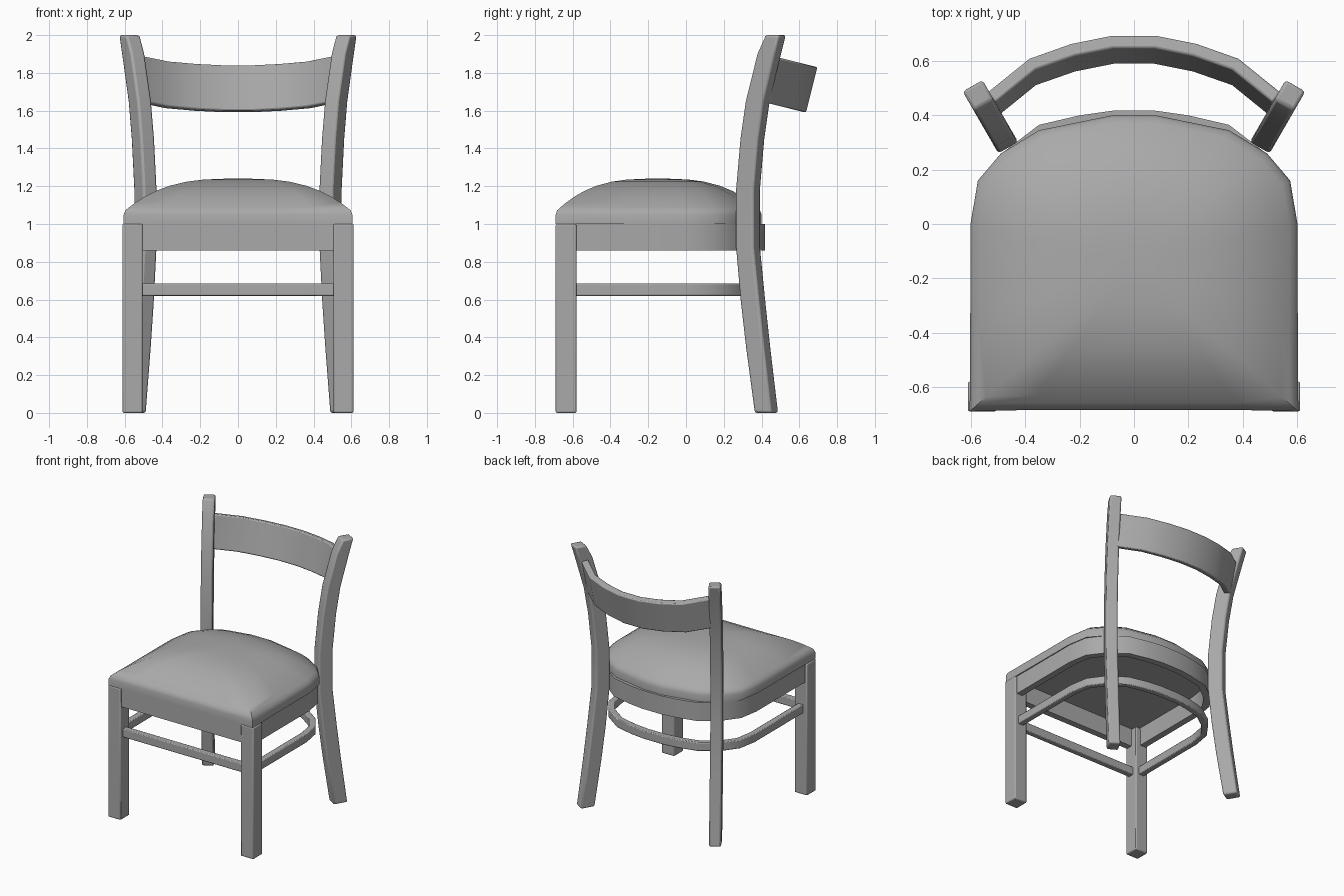
import bpy, bmesh, math
from mathutils import Vector

if "Cube" in bpy.data.objects:
    bpy.data.objects.remove(bpy.data.objects["Cube"])

grey = bpy.data.materials.new("plain_grey")
grey.use_nodes = True
colour = (0.4, 0.4, 0.4, 1)
grey.diffuse_color = colour
grey.node_tree.nodes["Principled BSDF"].inputs["Base Color"].default_value = colour


def finish(name, bm, bevel=0.0, angle=35):
    bmesh.ops.recalc_face_normals(bm, faces=bm.faces)
    mesh = bpy.data.meshes.new(name)
    bm.to_mesh(mesh)
    bm.free()
    mesh.materials.append(grey)
    ob = bpy.data.objects.new(name, mesh)
    bpy.context.collection.objects.link(ob)
    if bevel:
        mod = ob.modifiers.new("soft_edges", "BEVEL")
        mod.width, mod.segments = bevel, 2
        mod.limit_method, mod.angle_limit = "ANGLE", math.radians(40)
    bpy.ops.object.select_all(action="DESELECT")
    ob.select_set(True)
    bpy.context.view_layer.objects.active = ob
    bpy.ops.object.shade_smooth_by_angle(angle=math.radians(angle))
    return ob


def loft(name, rings, bevel=0.0, angle=35):
    """Skin a list of equal closed rings and cap both ends."""
    bm = bmesh.new()
    rows = [[bm.verts.new(p) for p in ring] for ring in rings]
    n = len(rows[0])
    for a, b in zip(rows, rows[1:]):
        for i in range(n):
            j = (i + 1) % n
            bm.faces.new((a[i], a[j], b[j], b[i]))
    bm.faces.new(rows[0])
    bm.faces.new(rows[-1])
    return finish(name, bm, bevel, angle)


def box(name, x0, x1, y0, y1, z0, z1, bevel=0.0):
    return loft(name, [[(x0, y0, z), (x1, y0, z), (x1, y1, z), (x0, y1, z)]
                       for z in (z0, z1)], bevel)


def mirrored(half):
    """Complete a right-to-left path from its +x half."""
    return half + [(-x, y) for x, y in reversed(half)]


def ribbon(name, path, thick, z0, z1, lean=0.0, bevel=0.0):
    """Upright band along a path, thickened inward and optionally leaning back."""
    pts = [Vector(p) for p in path]
    rings = []
    for i, p in enumerate(pts):
        t = pts[min(i + 1, len(pts) - 1)] - pts[max(i - 1, 0)]
        q = p + Vector((-t.y, t.x)).normalized() * thick
        ring = []
        for v, z in ((p, z0), (p, z1), (q, z1), (q, z0)):
            y = v.y - lean * (z1 - z)
            ring.append((v.x, y, z - lean * (v.y - pts[len(pts) // 2].y)))
        rings.append(ring)
    return loft(name, rings, bevel)


# Front legs
for side, s in (("left", 1), ("right", -1)):
    box(f"front_leg_{side}", *sorted((s * 0.505, s * 0.612)), -0.69, -0.58, 0, 1.0, 0.008)

# Rear legs continue upward as the back posts, turned to face the centre
outward, across = Vector((0.5, 0.866, 0)), Vector((0.866, -0.5, 0))
stations = [(0, 0.113, 0.052), (0.35, 0.062, 0.055), (0.6, 0.03, 0.056), (0.88, 0, 0.054),
            (1.18, 0, 0.054), (1.45, 0.027, 0.054), (1.65, 0.06, 0.054),
            (1.9, 0.13, 0.053), (2.0, 0.17, 0.042)]
for side, s in (("left", 1), ("right", -1)):
    rings = []
    for z, shift, half in stations:
        mid = Vector((0.49, 0.328, z)) + outward * shift
        ring = [mid + outward * half * a + across * 0.042 * b
                for a, b in ((-1, -1), (1, -1), (1, 1), (-1, 1))]
        rings.append([(s * p.x, p.y, p.z) for p in ring])
    loft(f"rear_leg_{side}", rings, 0.012)

# Padded seat: straight welt, then a dome of shrinking rings
outline = mirrored([(0.605, -0.69), (0.603, -0.35), (0.602, 0), (0.575, 0.16), (0.49, 0.26),
                    (0.35, 0.345), (0.08, 0.4)])
outline += [(x, -0.685) for x in (-0.4, -0.2, 0, 0.2, 0.4)]
centre_y = -0.15
rings = [[(x, y, 1.0) for x, y in outline], [(x, y, 1.05) for x, y in outline]]
for t in (0.985, 0.95, 0.9, 0.82, 0.72, 0.6, 0.45, 0.3, 0.12):
    z = 1.065 + 0.175 * (1 - t ** 3)
    rings.append([(x * t, centre_y + (y - centre_y) * t, z) for x, y in outline])
loft("seat_cushion", rings, angle=50)

# Seat frame
ribbon("seat_apron", mirrored([(0.595, -0.6), (0.595, 0), (0.57, 0.15), (0.487, 0.26),
                               (0.35, 0.365), (0.2, 0.4), (0.08, 0.417)]), 0.05, 0.86, 1.0)
box("front_apron", -0.52, 0.52, -0.68, -0.63, 0.86, 1.0)

# Lower stretchers
ribbon("curved_stretcher", mirrored([(0.58, -0.6), (0.58, 0), (0.555, 0.14), (0.475, 0.25),
                                     (0.34, 0.345), (0.2, 0.38), (0.08, 0.395)]),
       0.045, 0.62, 0.685, bevel=0.006)
box("front_stretcher", -0.52, 0.52, -0.66, -0.615, 0.62, 0.685, 0.006)

# Curved back rail
ribbon("back_rail", mirrored([(0.54, 0.485), (0.385, 0.61), (0.23, 0.665), (0.08, 0.695)]),
       0.047, 1.59, 1.83, lean=0.25, bevel=0.008)
